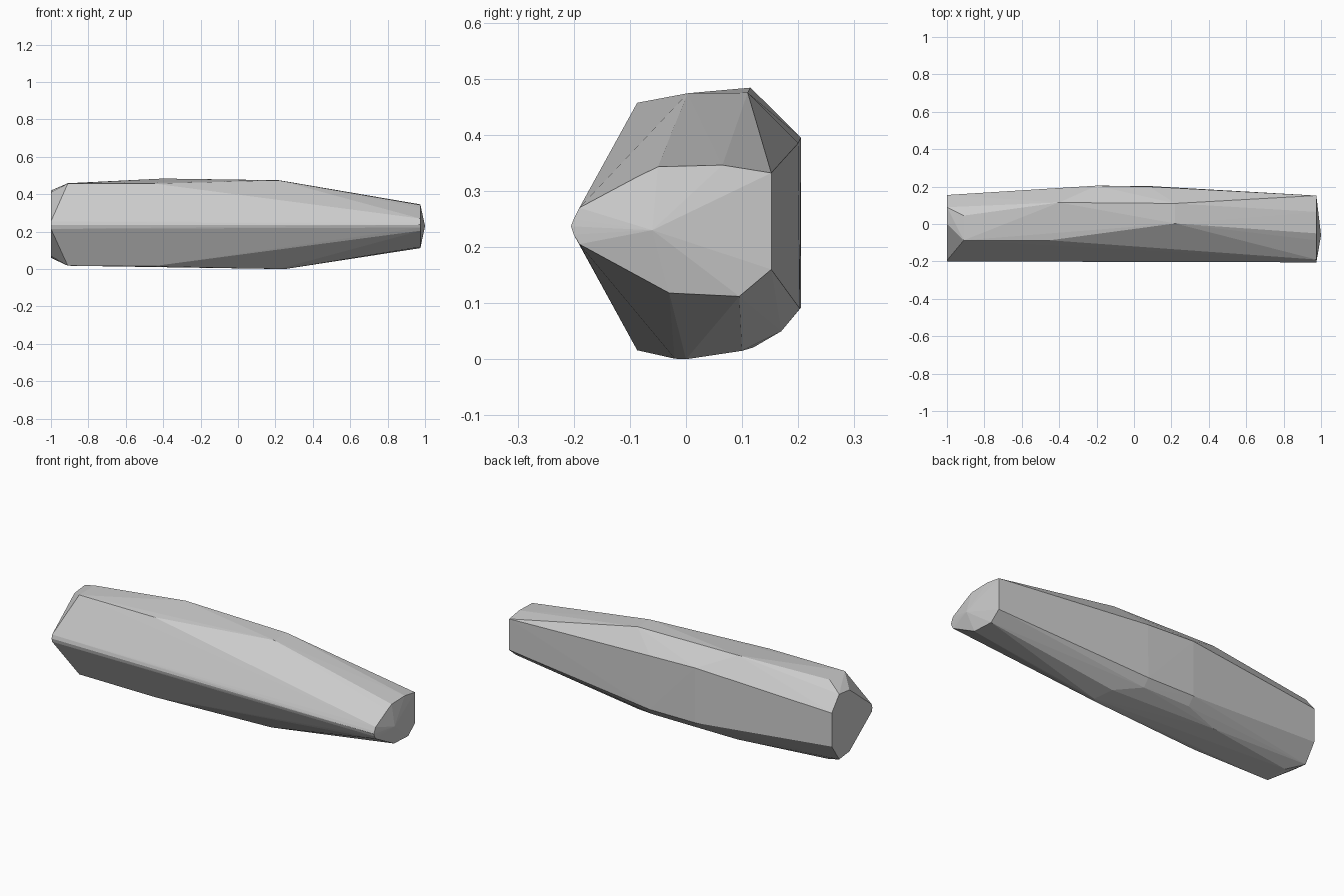
import bpy, bmesh

# Cross-section outlines (y, z) at stations along the faceted body
stations = {
    # blunt left end
    -1.0: [(-0.195, 0.255), (-0.20, 0.235), (-0.195, 0.215), (0.0, 0.41), (0.09, 0.42),
           (0.155, 0.34), (0.155, 0.155), (0.09, 0.06), (0.0, 0.07)],
    # left shoulder
    -0.91: [(-0.087, 0.457), (0.045, 0.459), (0.045, 0.020), (-0.087, 0.018)],
    # widest section, left of the middle
    -0.45: [(-0.087, 0.457), (-0.087, 0.016)],
    -0.40: [(0.115, 0.484), (0.12, 0.021)],
    # rear ridge
    -0.20: [(0.205, 0.395), (0.205, 0.092), (0.17, 0.05)],
    0.08: [(0.20, 0.385), (0.203, 0.09), (0.17, 0.05)],
    # crown on the right of the middle
    0.22: [(0.003, 0.474), (0.11, 0.475), (0.10, 0.015), (-0.02, 0.001)],
    0.25: [(0.0, 0.0)],
    # tapered right end
    0.975: [(-0.19, 0.27), (-0.20, 0.25), (-0.205, 0.237), (-0.20, 0.222), (-0.19, 0.205),
            (-0.087, 0.325), (-0.05, 0.343), (0.065, 0.346), (0.152, 0.332),
            (0.152, 0.16), (0.095, 0.112), (-0.03, 0.118)],
    # shallow point on the right end
    1.0: [(-0.06, 0.23)],
}

# Faceted body: skin the stations with their convex hull
bm = bmesh.new()
for x, outline in stations.items():
    for y, z in outline:
        bm.verts.new((x, y, z))
result = bmesh.ops.convex_hull(bm, input=bm.verts[:])
unused = [v for v in bm.verts if not v.link_faces]
bmesh.ops.delete(bm, geom=unused, context='VERTS')
bmesh.ops.recalc_face_normals(bm, faces=bm.faces[:])

mesh = bpy.data.meshes.new("faceted_body")
bm.to_mesh(mesh)
bm.free()
body = bpy.data.objects.new("faceted_body", mesh)
bpy.context.collection.objects.link(body)
